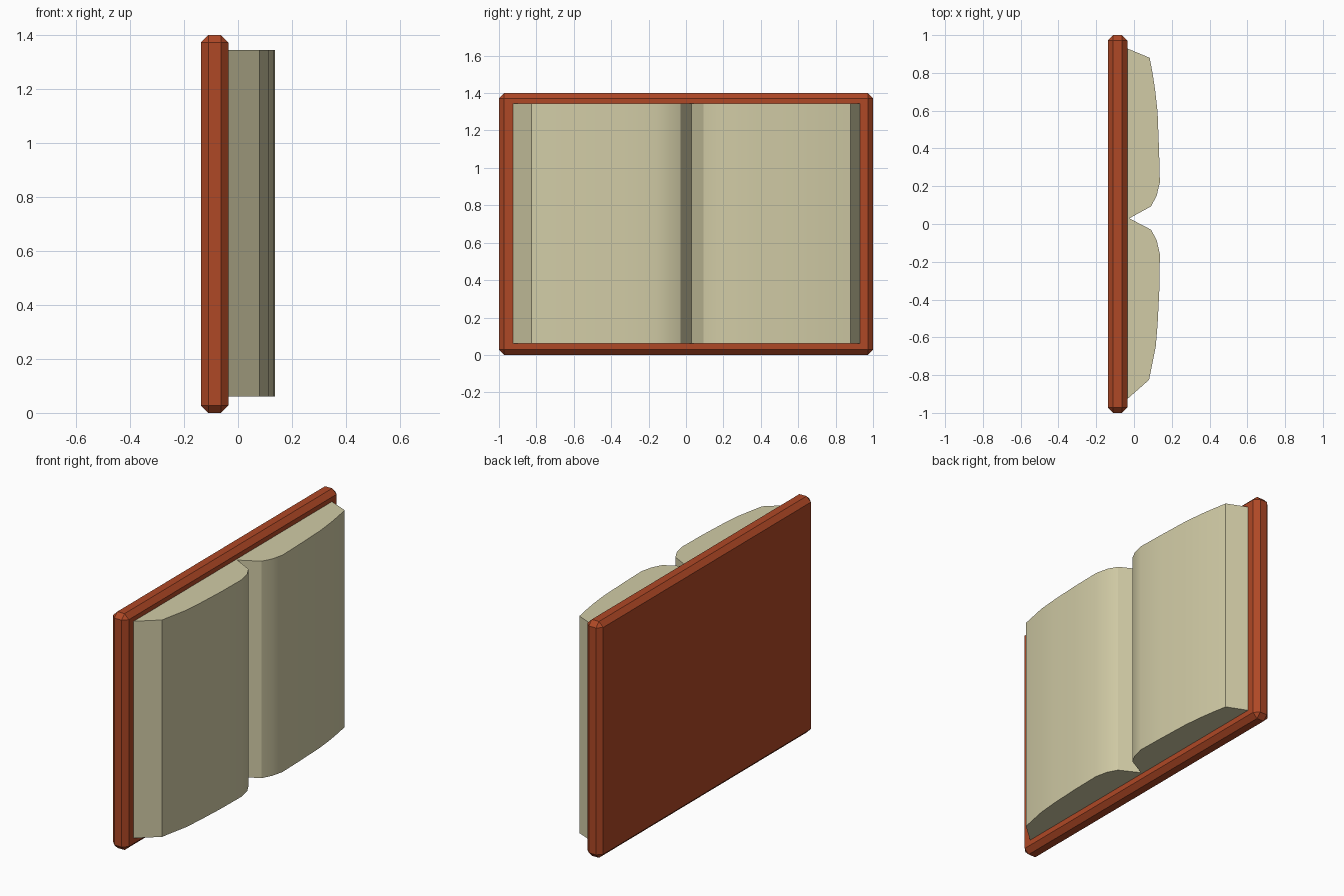
import bpy, bmesh, math

if "Cube" in bpy.data.objects:
    bpy.data.objects.remove(bpy.data.objects["Cube"])


def material(name, rgb):
    m = bpy.data.materials.new(name)
    m.diffuse_color = (*rgb, 1.0)
    m.use_nodes = True
    m.node_tree.nodes["Principled BSDF"].inputs["Base Color"].default_value = m.diffuse_color
    return m


def add_object(name, bm, mat):
    bmesh.ops.recalc_face_normals(bm, faces=bm.faces)
    mesh = bpy.data.meshes.new(name)
    bm.to_mesh(mesh)
    bm.free()
    mesh.materials.append(mat)
    obj = bpy.data.objects.new(name, mesh)
    bpy.context.collection.objects.link(obj)
    return obj


leather = material("red brown leather", (0.43, 0.065, 0.019))
paper = material("cream paper", (0.64, 0.60, 0.38))

# Cover: one flat board with chamfered edges
bm = bmesh.new()
bmesh.ops.create_cube(bm, size=1)
for v in bm.verts:
    v.co = (v.co.x * 0.103 - 0.0865, v.co.y * 2.0, (v.co.z + 0.5) * 1.4)
bmesh.ops.bevel(bm, geom=bm.edges[:], offset=0.028, offset_type='OFFSET',
                segments=1, affect='EDGES')
add_object("book_cover", bm, leather)

# Pages: open-book outline seen from above, extruded upward
outline = [
    (-0.037, 0.93), (0.083, 0.88), (0.098, 0.80), (0.112, 0.71),
    (0.125, 0.59), (0.133, 0.38), (0.137, 0.22), (0.12, 0.15), (0.09, 0.093),
    (-0.025, 0.03),
    (0.09, -0.03), (0.12, -0.085), (0.137, -0.16), (0.134, -0.35),
    (0.125, -0.53), (0.115, -0.65), (0.08, -0.825), (-0.037, -0.928),
]
bm = bmesh.new()
face = bm.faces.new([bm.verts.new((x, y, 0.06)) for x, y in outline])
ext = bmesh.ops.extrude_face_region(bm, geom=[face], use_keep_orig=True)
for v in ext["geom"]:
    if isinstance(v, bmesh.types.BMVert):
        v.co.z = 1.345
pages = add_object("pages", bm, paper)

# Soft shading over the curved page surfaces, crisp at the edges
bpy.context.view_layer.objects.active = pages
pages.select_set(True)
bpy.ops.object.shade_smooth_by_angle(angle=math.radians(25))
